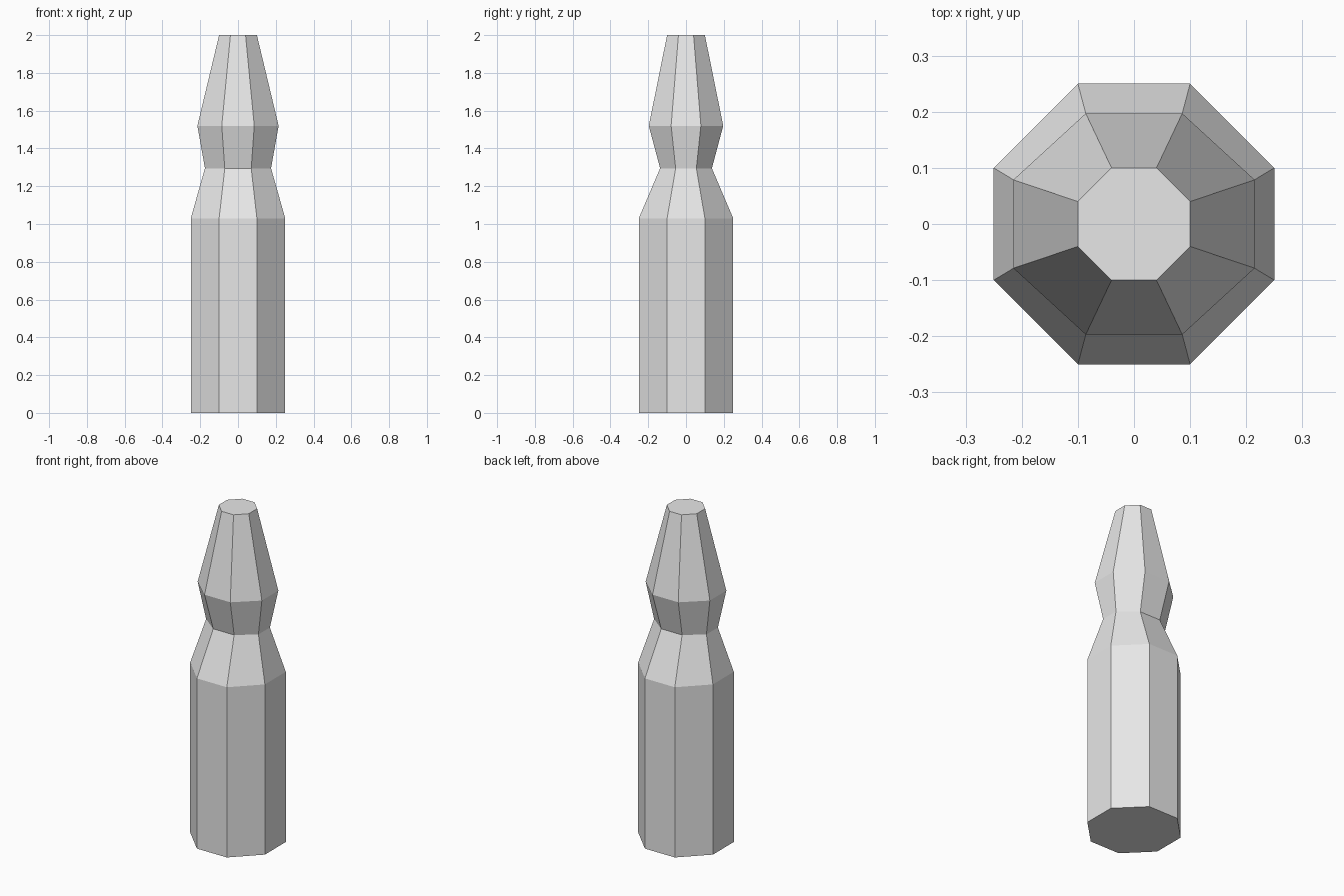
import bpy
import bmesh

cube = bpy.data.objects.get("Cube")
if cube:
    bpy.data.objects.remove(cube, do_unlink=True)

# Material
grey = bpy.data.materials.new("light_grey")
grey.use_nodes = True
grey_value = (0.8, 0.8, 0.8, 1.0)
grey.diffuse_color = grey_value
grey.node_tree.nodes["Principled BSDF"].inputs["Base Color"].default_value = grey_value

FLAT = 0.4  # half width of each flat side relative to the half extent


def octagon(bm, z, rx, ry):
    """Add a ring of eight corners with the given half extents."""
    corners = [(1, -FLAT), (1, FLAT), (FLAT, 1), (-FLAT, 1),
               (-1, FLAT), (-1, -FLAT), (-FLAT, -1), (FLAT, -1)]
    return [bm.verts.new((x * rx, y * ry, z)) for x, y in corners]


# Profile: height, half extent in x, half extent in y
profile = [
    (0.0, 0.25, 0.25),      # base
    (1.03, 0.25, 0.25),     # shoulder
    (1.295, 0.175, 0.137),  # neck
    (1.52, 0.215, 0.197),   # collar
    (2.0, 0.10, 0.10),      # flat tip
]

# Body: octagonal rings bridged and capped
bm = bmesh.new()
rings = [octagon(bm, *level) for level in profile]
for low, high in zip(rings, rings[1:]):
    for i in range(len(low)):
        j = (i + 1) % len(low)
        bm.faces.new((low[i], low[j], high[j], high[i]))
bm.faces.new(list(reversed(rings[0])))
bm.faces.new(rings[-1])
bmesh.ops.recalc_face_normals(bm, faces=bm.faces)

mesh = bpy.data.meshes.new("tapered_body")
bm.to_mesh(mesh)
bm.free()
mesh.materials.append(grey)
body = bpy.data.objects.new("tapered_body", mesh)
bpy.context.collection.objects.link(body)
